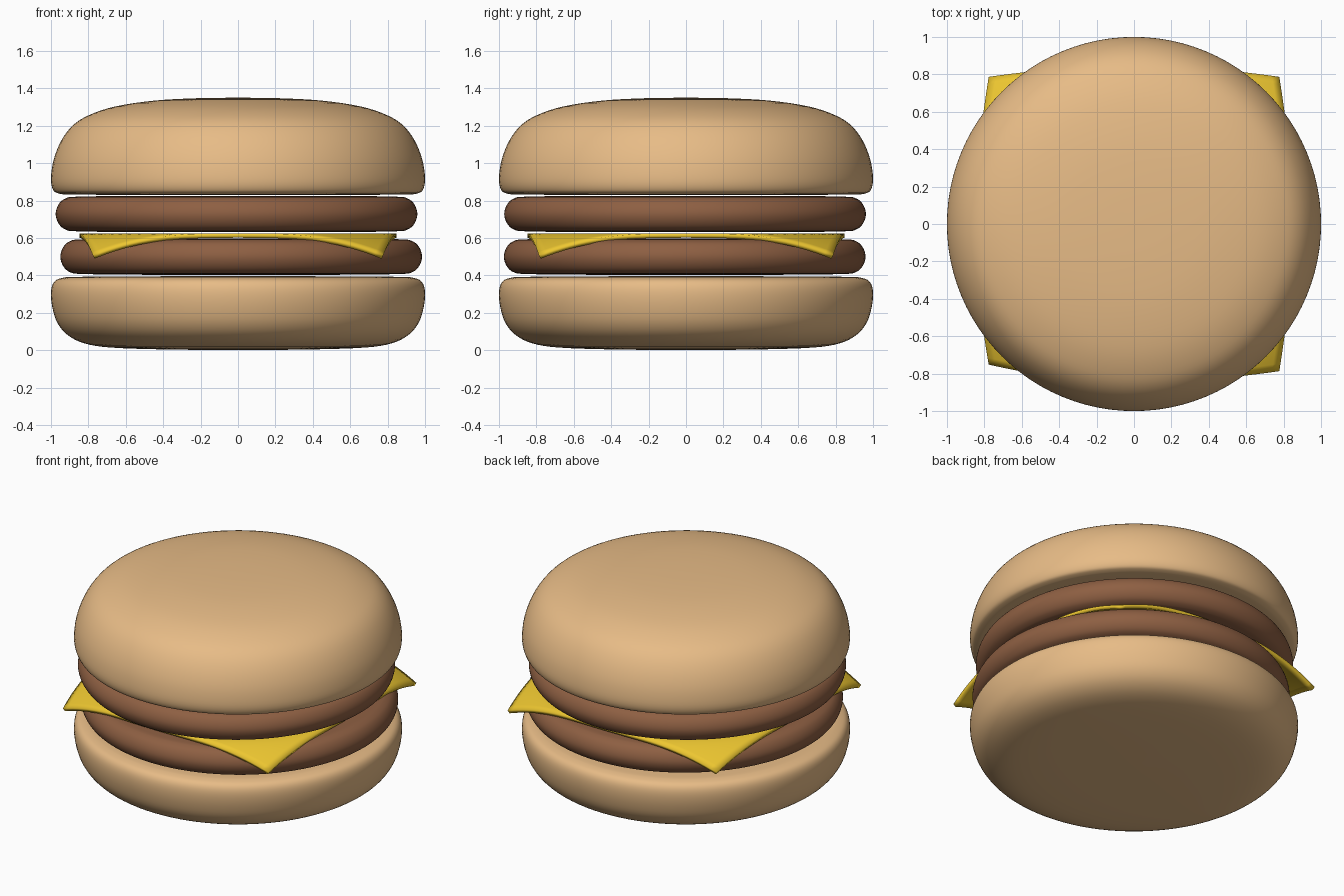
import bpy, bmesh, math
from mathutils import Vector

if "Cube" in bpy.data.objects:
    bpy.data.objects.remove(bpy.data.objects["Cube"])


def material(name, rgb):
    m = bpy.data.materials.new(name)
    m.diffuse_color = (*rgb, 1)
    m.use_nodes = True
    m.node_tree.nodes["Principled BSDF"].inputs["Base Color"].default_value = m.diffuse_color
    return m


BUN = material("toasted bread", (0.80, 0.50, 0.24))
MEAT = material("cooked meat", (0.27, 0.115, 0.055))
CHEESE = material("yellow cheese", (0.85, 0.57, 0.03))


def smooth_profile(pts, steps=4):
    # Catmull-Rom curve through the profile points
    p = [Vector(q) for q in pts]
    p = [p[0]] + p + [p[-1]]
    out = []
    for a, b, c, d in zip(p, p[1:], p[2:], p[3:]):
        for i in range(steps):
            t = i / steps
            out.append(0.5 * (2 * b + (c - a) * t + (2 * a - 5 * b + 4 * c - d) * t * t
                              + (3 * b - a - 3 * c + d) * t ** 3))
    return out + [p[-1]]


def finish(bm, name, mat):
    bmesh.ops.recalc_face_normals(bm, faces=bm.faces)
    me = bpy.data.meshes.new(name)
    bm.to_mesh(me)
    bm.free()
    me.materials.append(mat)
    ob = bpy.data.objects.new(name, me)
    bpy.context.collection.objects.link(ob)
    return ob


def lathe(name, pts, mat, loc=(0, 0, 0), sides=96):
    prof = smooth_profile(pts)
    bm = bmesh.new()
    rings = []
    for r, z in prof[1:-1]:
        rings.append([bm.verts.new((r * math.cos(2 * math.pi * k / sides),
                                    r * math.sin(2 * math.pi * k / sides), z))
                      for k in range(sides)])
    low = bm.verts.new((0, 0, prof[0].y))
    high = bm.verts.new((0, 0, prof[-1].y))
    for k in range(sides):
        n = (k + 1) % sides
        bm.faces.new((low, rings[0][n], rings[0][k]))
        bm.faces.new((high, rings[-1][k], rings[-1][n]))
        for a, b in zip(rings, rings[1:]):
            bm.faces.new((a[k], a[n], b[n], b[k]))
    for f in bm.faces:
        f.smooth = True
    ob = finish(bm, name, mat)
    ob.location = loc
    return ob


# Buns
lathe("bottom_bun", [(0, 0), (0.4, 0.004), (0.68, 0.014), (0.82, 0.036), (0.91, 0.08),
                     (0.965, 0.145), (0.993, 0.23), (1.0, 0.31), (0.985, 0.362),
                     (0.945, 0.385), (0.86, 0.392), (0.5, 0.395), (0, 0.395)], BUN)
lathe("top_bun", [(0, 0.83), (0.5, 0.83), (0.88, 0.832), (0.96, 0.838), (0.99, 0.86),
                  (1.0, 0.92), (0.985, 1.02), (0.945, 1.12), (0.885, 1.2), (0.80, 1.255),
                  (0.66, 1.302), (0.45, 1.334), (0.22, 1.347), (0, 1.35)], BUN)

# Patties, slightly off centre
patty = [(0, -0.097), (0.5, -0.097), (0.84, -0.093), (0.915, -0.083), (0.952, -0.05),
         (0.967, 0), (0.952, 0.05), (0.915, 0.083), (0.84, 0.093), (0.5, 0.097), (0, 0.097)]
lathe("lower_patty", patty, MEAT, (0.017, -0.007, 0.5))
lathe("upper_patty", patty, MEAT, (-0.008, -0.005, 0.728))

# Cheese slice with drooping corners
HALF = 0.847
bm = bmesh.new()
bmesh.ops.create_grid(bm, x_segments=36, y_segments=36, size=HALF)
for v in bm.verts:
    x, y = v.co.x, v.co.y
    over = max(0, math.hypot(x, y) - HALF)
    pull = over / 0.35
    extra = 0.035 if x < 0 and y < 0 else 0
    v.co.x -= math.copysign(0.07 * pull, x)
    v.co.y -= math.copysign((0.06 + extra) * pull, y)
    v.co.z = 0.625 - 0.56 * over ** 1.5
for f in bm.faces:
    f.smooth = True
cheese = finish(bm, "cheese_slice", CHEESE)
solid = cheese.modifiers.new("thickness", 'SOLIDIFY')
solid.thickness = 0.024
solid.offset = -1 if cheese.data.polygons[0].normal.z > 0 else 1
bpy.context.view_layer.objects.active = cheese
cheese.select_set(True)
bpy.ops.object.shade_smooth_by_angle(angle=math.radians(40))
